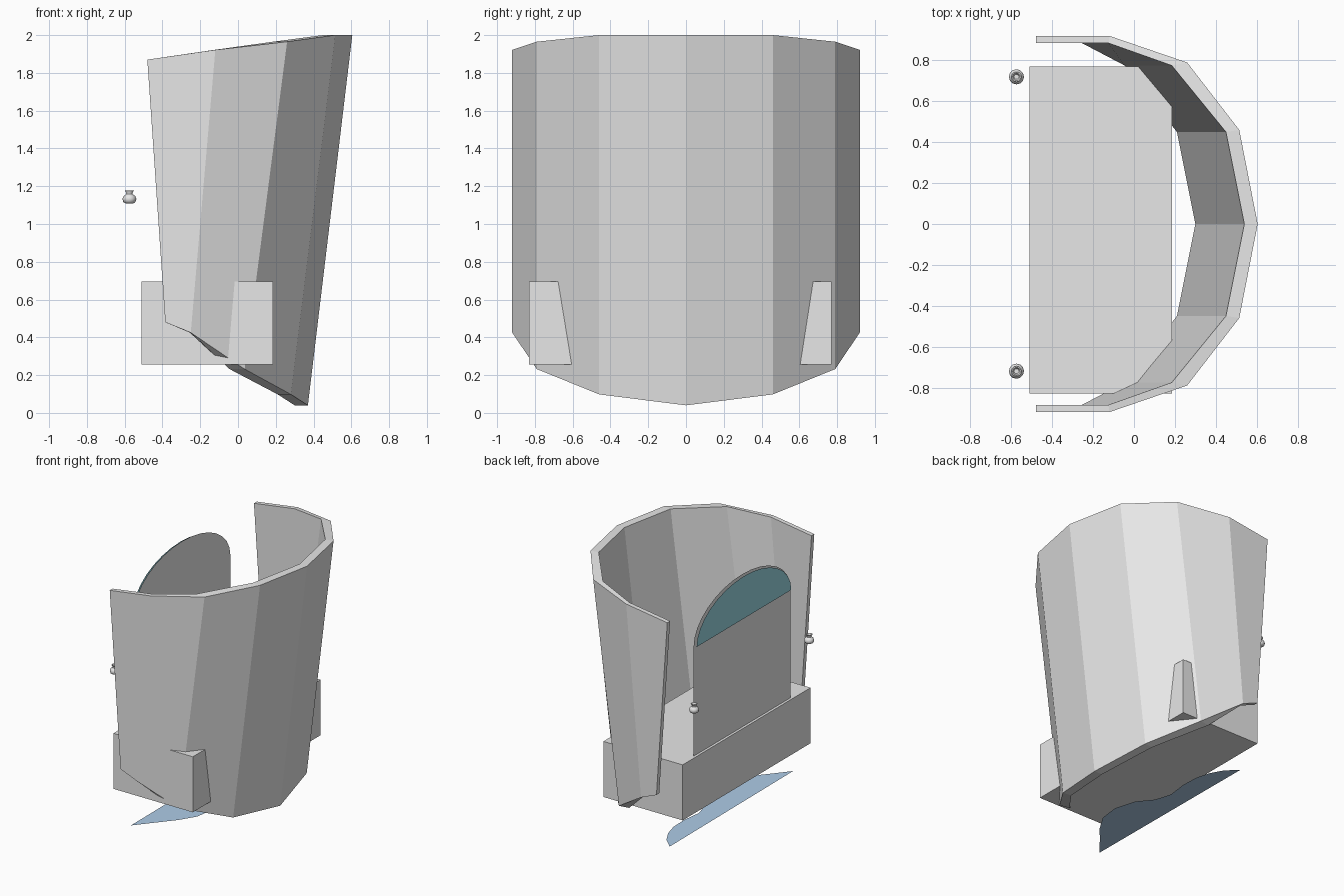
import bpy, bmesh, math

if "Cube" in bpy.data.objects:
    bpy.data.objects.remove(bpy.data.objects["Cube"])


def material(name, rgb):
    m = bpy.data.materials.new(name)
    m.diffuse_color = (*rgb, 1.0)
    m.use_nodes = True
    m.node_tree.nodes["Principled BSDF"].inputs["Base Color"].default_value = m.diffuse_color
    return m


GREY = material("light_grey", (0.8, 0.8, 0.8))
TEAL = material("teal", (0.32, 0.67, 0.76))
BLUE = material("pale_blue", (0.44, 0.62, 0.83))


def make(name, verts, faces, mat, solid=True):
    bm = bmesh.new()
    vs = [bm.verts.new(v) for v in verts]
    for f in faces:
        bm.faces.new([vs[i] for i in f])
    if solid:
        bmesh.ops.recalc_face_normals(bm, faces=bm.faces)
    mesh = bpy.data.meshes.new(name)
    bm.to_mesh(mesh)
    bm.free()
    mesh.materials.append(mat)
    ob = bpy.data.objects.new(name, mesh)
    bpy.context.collection.objects.link(ob)
    return ob


# Curved shell: each station is
# (y outer, y inner, x outer top, x inner top, z top, x outer base, x inner base, z base)
half = [
    (0.92, 0.885, -0.48, -0.48, 1.87, -0.385, -0.385, 0.48),
    (0.92, 0.885, -0.12, -0.125, 1.922, -0.25, -0.255, 0.425),
    (0.79, 0.775, 0.26, 0.185, 1.965, 0.035, -0.045, 0.232),
    (0.46, 0.45, 0.515, 0.45, 2.0, 0.28, 0.21, 0.098),
    (0.0, 0.0, 0.605, 0.54, 2.0, 0.37, 0.30, 0.04),
]
stations = half + [(-s[0], -s[1], *s[2:]) for s in reversed(half[:-1])]
verts, faces = [], []
for yo, yi, xot, xit, zt, xob, xib, zb in stations:
    verts += [(xob, yo, zb), (xot, yo, zt), (xit, yi, zt), (xib, yi, zb)]
for i in range(len(stations) - 1):
    a, b = 4 * i, 4 * i + 4
    for k in range(4):
        n = (k + 1) % 4
        faces.append((a + k, b + k, b + n, a + n))
last = 4 * (len(stations) - 1)
faces += [(0, 1, 2, 3), (last + 3, last + 2, last + 1, last)]
make("curved_shell", verts, faces, GREY)

# Base block
box = [(x, y, z) for x in (-0.51, 0.185) for y in (-0.83, 0.77) for z in (0.255, 0.695)]
make("base_block", box, [(0, 1, 3, 2), (4, 6, 7, 5), (0, 4, 5, 1),
                         (2, 3, 7, 6), (0, 2, 6, 4), (1, 5, 7, 3)], GREY)


# Upright panel with a rounded top, and its coloured arch
def arch(x, r, h, z, n=16):
    return [(x, r * math.cos(math.pi * i / n), z + h * math.sin(math.pi * i / n))
            for i in range(n + 1)]


panel = arch(-0.49, 0.605, 0.345, 1.56) + [(-0.49, -0.605, 0.695), (-0.49, 0.605, 0.695)]
make("upright_panel", panel, [range(len(panel))], GREY, False)
window = arch(-0.508, 0.592, 0.335, 1.56)
make("arched_window", window, [range(len(window))], TEAL, False)

# Flat wavy sheet underneath
wave = [(0.74, -0.375), (0.66, -0.29), (0.56, -0.235), (0.45, -0.205), (0.31, -0.2),
        (0.15, -0.22), (0.02, -0.18), (-0.09, -0.09), (-0.26, -0.04), (-0.42, -0.06),
        (-0.55, -0.14), (-0.68, -0.25), (-0.82, -0.365)]
sheet = [(x, y, 0.0) for y, x in reversed(wave)]
make("wavy_sheet", sheet, [range(len(sheet))], BLUE, False)

# Pair of small turned knobs with cupped tops
profile = [(0.018, 1.108), (0.032, 1.116), (0.037, 1.133), (0.031, 1.148), (0.017, 1.158),
           (0.016, 1.165), (0.025, 1.178), (0.019, 1.178), (0.012, 1.162)]
SEG = 12
for side, sign in (("left", 1), ("right", -1)):
    verts, faces = [], []
    for r, z in profile:
        for j in range(SEG):
            t = 2 * math.pi * j / SEG
            verts.append((-0.575 + r * math.cos(t), 0.72 * sign + r * math.sin(t), z))
    for i in range(len(profile) - 1):
        for j in range(SEG):
            k = (j + 1) % SEG
            faces.append((i * SEG + j, i * SEG + k, (i + 1) * SEG + k, (i + 1) * SEG + j))
    top = (len(profile) - 1) * SEG
    faces += [tuple(range(SEG))[::-1], tuple(range(top, top + SEG))]
    knob = make(side + "_knob", verts, faces, GREY)
    bpy.ops.object.select_all(action='DESELECT')
    knob.select_set(True)
    bpy.context.view_layer.objects.active = knob
    bpy.ops.object.shade_smooth_by_angle(angle=math.radians(45))
